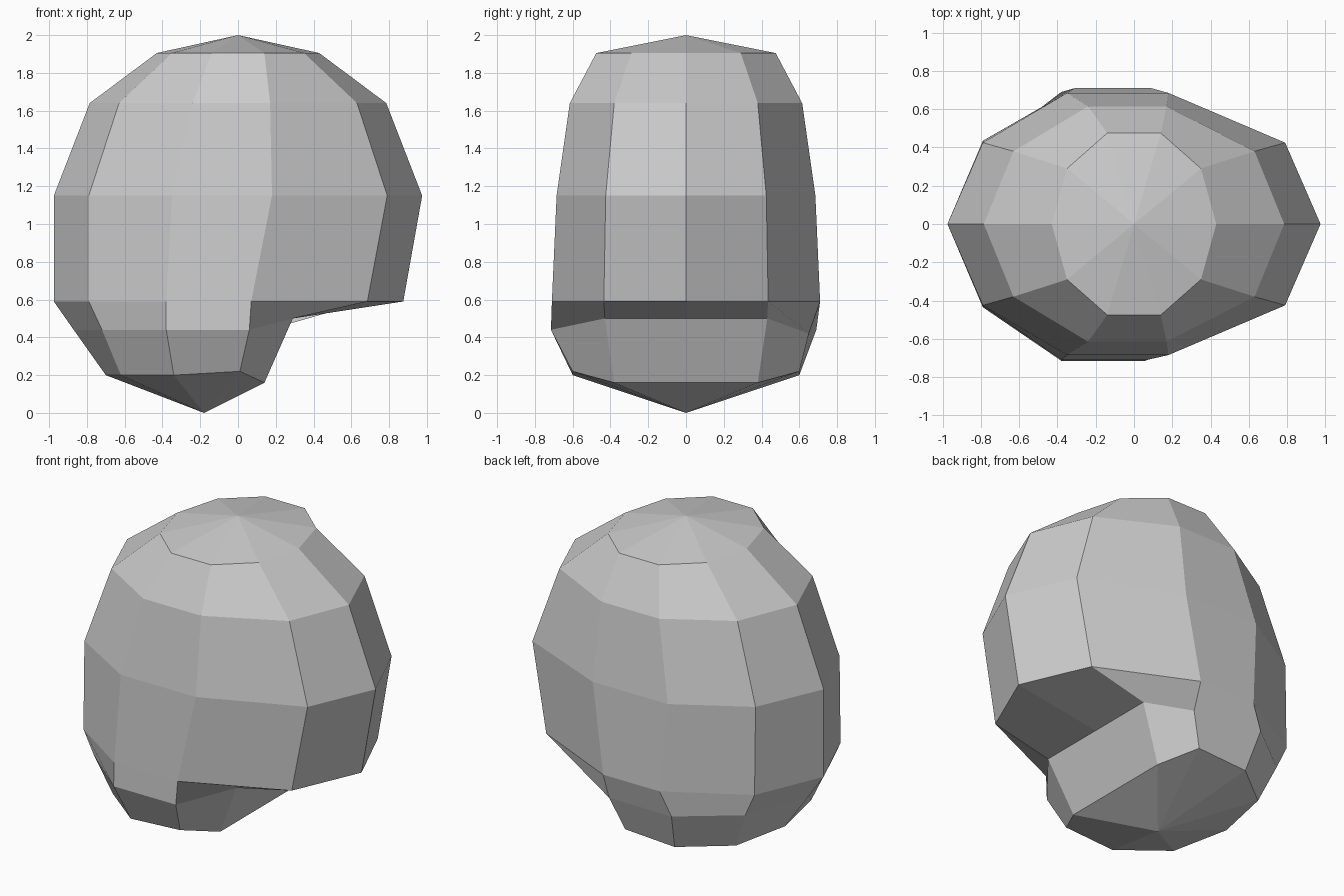
import bpy
import bmesh

default_cube = bpy.data.objects.get("Cube")
if default_cube:
    bpy.data.objects.remove(default_cube, do_unlink=True)


def make_material(name, colour):
    material = bpy.data.materials.new(name)
    material.use_nodes = True
    material.diffuse_color = colour
    material.node_tree.nodes["Principled BSDF"].inputs["Base Color"].default_value = colour
    return material


def add_ring(bm, heights, side_y, middle_y, xs):
    """Ten-sided ring, given from the +x end along the back to the -x end, then mirrored."""
    ys = [0, side_y, middle_y, middle_y, side_y, 0]
    if not isinstance(heights, list):
        heights = [heights] * len(xs)
    points = list(zip(xs, ys, heights))
    back = [bm.verts.new(point) for point in points]
    front = [bm.verts.new((x, -y, z)) for x, y, z in reversed(points[1:-1])]
    return back + front


def bridge(bm, upper, lower):
    """Join two neighbouring rings with quads."""
    count = len(upper)
    for i in range(count):
        j = (i + 1) % count
        bm.faces.new((upper[i], lower[i], lower[j], upper[j]))


def cap(bm, ring, tip):
    """Close a ring with a fan of triangles around a tip."""
    pole = bm.verts.new(tip)
    for i, corner in enumerate(ring):
        bm.faces.new((corner, ring[(i + 1) % len(ring)], pole))


bm = bmesh.new()

# Crown and sides
crown = add_ring(bm, 1.905, .29, .475, [.43, .35, .14, -.14, -.35, -.43])
brow = add_ring(bm, 1.64, .38, .615, [.785, .63, .17, -.24, -.63, -.785])
middle = add_ring(bm, 1.15, .425, .685, [.975, .79, .18, -.35, -.79, -.975])

# Overhanging rim, then the stepped-in neck below it
rim = add_ring(bm, .59, .435, .71, [.875, .685, .07, -.38, -.79, -.975])
neck = add_ring(bm, [.5, .5, .44, .44, .44, .44], .43, .715,
                [.29, .29, .06, -.38, -.72, -.87])
base = add_ring(bm, [.16, .16, .22, .2, .2, .2], .38, .6,
                [.14, .14, .01, -.34, -.62, -.7])

# The back differs slightly from the front around the step
rim[2].co.x, rim[3].co.x = .09, -.31
neck[2].co = (.09, .65, .42)
neck[3].co.y = .69

rings = [crown, brow, middle, rim, neck, base]
for upper, lower in zip(rings, rings[1:]):
    bridge(bm, upper, lower)
cap(bm, crown, (0, 0, 2))
cap(bm, base, (-.18, 0, 0))

bmesh.ops.recalc_face_normals(bm, faces=bm.faces[:])
mesh = bpy.data.meshes.new("faceted_head")
bm.to_mesh(mesh)
bm.free()

mesh.materials.append(make_material("plain grey", (.604, .604, .604, 1)))
head = bpy.data.objects.new("faceted_head", mesh)
bpy.context.collection.objects.link(head)
